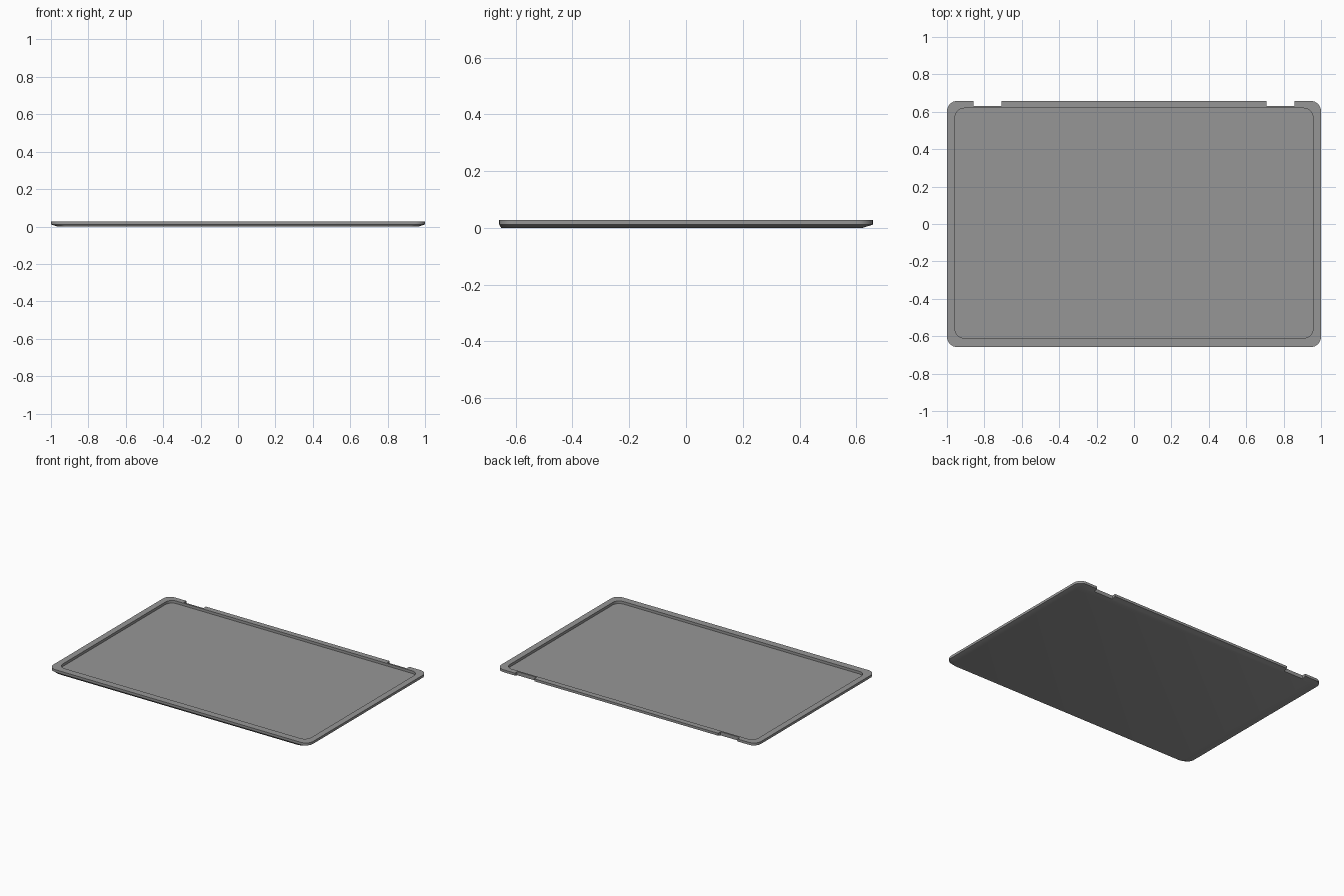
import bpy, bmesh, math

if "Cube" in bpy.data.objects:
    bpy.data.objects.remove(bpy.data.objects["Cube"])

def rounded_loop(bm, hx, y0, y1, r, z, seg=8):
    """Ring of vertices around a rounded rectangle."""
    ring = []
    corners = [(hx - r, y1 - r, 0), (-hx + r, y1 - r, 90),
               (-hx + r, y0 + r, 180), (hx - r, y0 + r, 270)]
    for cx, cy, start in corners:
        for i in range(seg + 1):
            a = math.radians(start + 90 * i / seg)
            ring.append(bm.verts.new((cx + r * math.cos(a), cy + r * math.sin(a), z)))
    return ring

def make_object(name, bm):
    bmesh.ops.recalc_face_normals(bm, faces=bm.faces)
    mesh = bpy.data.meshes.new(name)
    bm.to_mesh(mesh)
    bm.free()
    ob = bpy.data.objects.new(name, mesh)
    bpy.context.collection.objects.link(ob)
    return ob

# Lid shell: bevelled back, side wall, flat bezel, recessed screen floor
bm = bmesh.new()
rings = [rounded_loop(bm, *p) for p in (
    (0.965, -0.651, 0.622, 0.05, 0.0),
    (1.0, -0.658, 0.658, 0.055, 0.011),
    (1.0, -0.658, 0.658, 0.055, 0.028),
    (0.957, -0.61, 0.619, 0.05, 0.028),
    (0.957, -0.61, 0.619, 0.05, 0.010))]
for a, b in zip(rings, rings[1:]):
    n = len(a)
    for i in range(n):
        j = (i + 1) % n
        bm.faces.new((a[i], a[j], b[j], b[i]))
bm.faces.new(rings[0])
bm.faces.new(rings[-1])
lid = make_object("screen_lid", bm)

# Dark grey casing
mat = bpy.data.materials.new("dark_grey")
mat.diffuse_color = (0.305, 0.305, 0.305, 1)
mat.use_nodes = True
mat.node_tree.nodes["Principled BSDF"].inputs["Base Color"].default_value = mat.diffuse_color
lid.data.materials.append(mat)

# Hinge notches cut through the back edge
for side in (-1, 1):
    bm = bmesh.new()
    bmesh.ops.create_cube(bm, size=1)
    bmesh.ops.scale(bm, vec=(0.15, 0.1, 0.2), verts=bm.verts)
    bmesh.ops.translate(bm, vec=(side * 0.783, 0.681, 0), verts=bm.verts)
    cutter = make_object("hinge_notch_cutter", bm)
    cutter.hide_render = True
    cutter.data.materials.append(mat)
    mod = lid.modifiers.new("hinge_notch", 'BOOLEAN')
    mod.operation = 'DIFFERENCE'
    mod.solver = 'EXACT'
    mod.object = cutter

# Apply the cuts, remove the cutters and smooth the corners
bpy.context.view_layer.objects.active = lid
lid.select_set(True)
for mod in list(lid.modifiers):
    bpy.ops.object.modifier_apply(modifier=mod.name)
for ob in list(bpy.data.objects):
    if ob != lid:
        bpy.data.objects.remove(ob)
bpy.ops.object.shade_smooth_by_angle(angle=math.radians(20))
